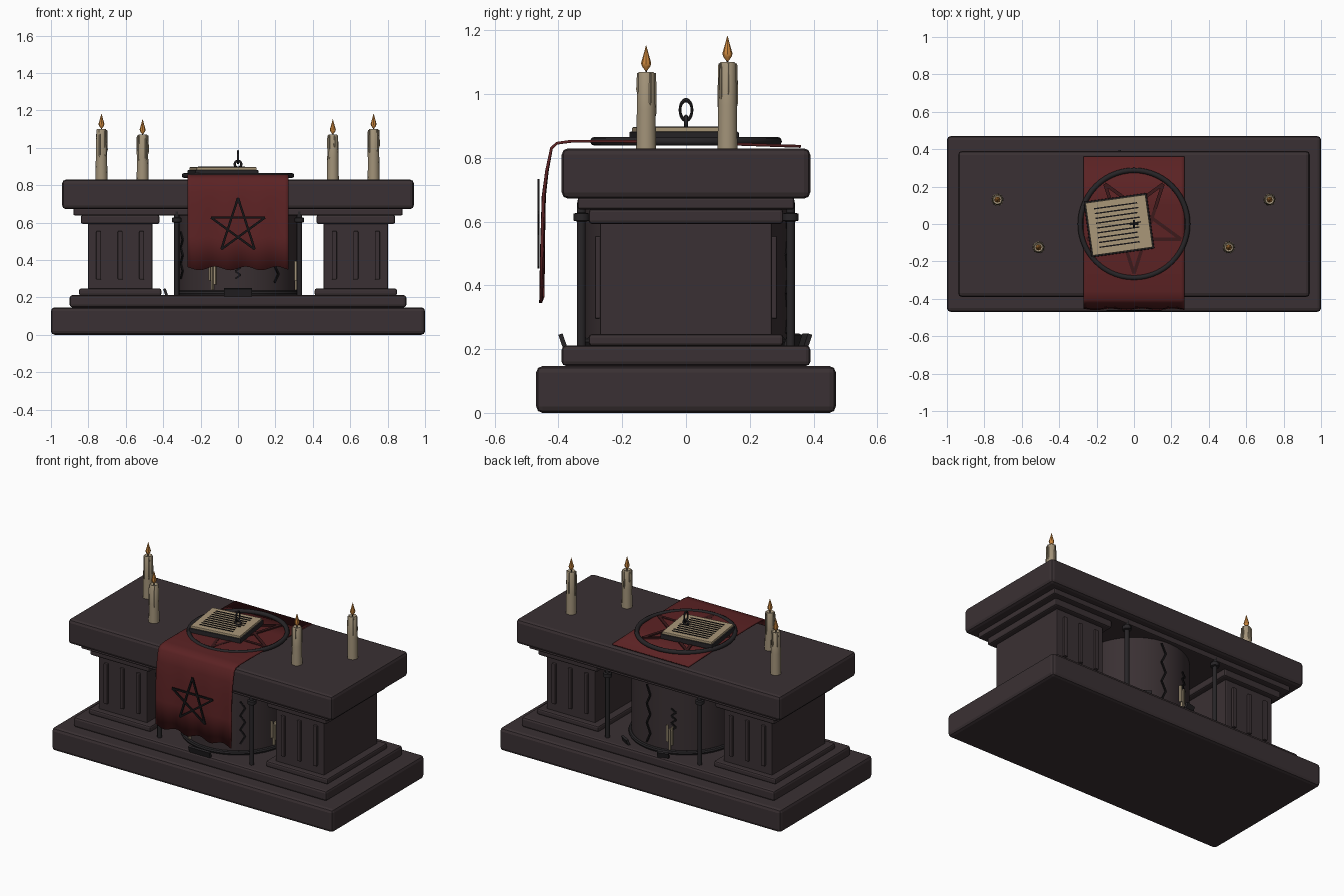
import bpy, bmesh, math, random
from mathutils import Vector, Matrix

if "Cube" in bpy.data.objects:
    bpy.data.objects.remove(bpy.data.objects["Cube"])
random.seed(4)

def mat(name, r, g, b):
    m = bpy.data.materials.new(name)
    m.diffuse_color = (r, g, b, 1)
    m.use_nodes = True
    m.node_tree.nodes["Principled BSDF"].inputs["Base Color"].default_value = m.diffuse_color
    return m

STONE = mat("dark stone", .042, .030, .033)
IRON = mat("dark iron", .020, .018, .020)
BLACK = mat("black ink", .008, .007, .008)
CLOTH = mat("red cloth", .105, .016, .017)
DEEP = mat("deep red", .045, .010, .011)
WAX = mat("candle wax", .36, .29, .19)
PAPER = mat("old paper", .40, .31, .19)
FLAME = mat("flame orange", .65, .26, .05)

def finish(name, bm, m, smooth=False):
    me = bpy.data.meshes.new(name)
    bmesh.ops.recalc_face_normals(bm, faces=bm.faces)
    bm.to_mesh(me)
    bm.free()
    o = bpy.data.objects.new(name, me)
    bpy.context.collection.objects.link(o)
    me.materials.append(m)
    if smooth:
        bpy.context.view_layer.objects.active = o
        o.select_set(True)
        bpy.ops.object.shade_smooth_by_angle(angle=math.radians(40))
        o.select_set(False)
    return o

def box(name, x0, x1, y0, y1, z0, z1, m, bevel=0.0):
    bm = bmesh.new()
    bmesh.ops.create_cube(bm, size=1)
    for v in bm.verts:
        v.co = ((x0+x1)/2 + v.co.x*(x1-x0), (y0+y1)/2 + v.co.y*(y1-y0), (z0+z1)/2 + v.co.z*(z1-z0))
    if bevel:
        bmesh.ops.bevel(bm, geom=bm.edges[:], offset=bevel, segments=2, affect='EDGES', profile=.5)
    return finish(name, bm, m)

def lathe(name, profile, m, at=(0, 0, 0), n=16):
    """Revolve (radius, z) pairs round the z axis."""
    bm = bmesh.new()
    rings = [[bm.verts.new((at[0]+max(r, .0005)*math.cos(2*math.pi*i/n),
                            at[1]+max(r, .0005)*math.sin(2*math.pi*i/n), at[2]+z))
              for i in range(n)] for r, z in profile]
    for a, b in zip(rings, rings[1:]):
        for i in range(n):
            bm.faces.new((a[i], a[(i+1) % n], b[(i+1) % n], b[i]))
    bm.faces.new(rings[0][::-1])
    bm.faces.new(rings[-1])
    return finish(name, bm, m, True)

def torus(name, R, r, m, at, rot=(0, 0, 0), scale=(1, 1, 1), n=40):
    bpy.ops.mesh.primitive_torus_add(major_radius=R, minor_radius=r, major_segments=n,
                                     minor_segments=8, location=at, rotation=rot)
    o = bpy.context.object
    o.name, o.scale = name, scale
    o.data.materials.append(m)
    bpy.ops.object.shade_smooth_by_angle(angle=math.radians(60))

def bars(name, segs, normal, w, t, m):
    """Flat bars of width w and thickness t along each (start, end)."""
    bm = bmesh.new()
    for a, b in segs:
        a, b = Vector(a), Vector(b)
        d = (b-a).normalized()
        n = Vector(normal).normalized() if not callable(normal) else normal((a+b)/2).normalized()
        s = n.cross(d).normalized()
        n = d.cross(s)
        M = Matrix((d*(b-a).length, s*w, n*t)).transposed().to_4x4()
        M.translation = (a+b)/2
        bmesh.ops.create_cube(bm, size=1, matrix=M)
    return finish(name, bm, m)

def star(r, start):
    p = [(r*math.cos(start+i*math.tau/5), r*math.sin(start+i*math.tau/5)) for i in range(5)]
    return [(p[i], p[(i+2) % 5]) for i in range(5)]

# Stepped base, frieze and table slab
box("base", -1, 1, -.47, .47, 0, .147, STONE, .02)
box("base_step", -.90, .90, -.39, .39, .147, .212, STONE, .014)
box("frieze", -.88, .88, -.34, .34, .638, .675, STONE, .008)
box("table_slab", -.94, .94, -.39, .39, .672, .83, STONE, .02)

# Two square piers with raised ribs on front and back
for s, side in ((-1, "left"), (1, "right")):
    c = s*.63
    box(side+"_pier_foot", c-.22, c+.22, -.305, .305, .21, .247, STONE, .01)
    box(side+"_pier_shaft", c-.172, c+.172, -.27, .27, .24, .6, STONE, .006)
    box(side+"_pier_capital", c-.21, c+.21, -.305, .305, .593, .64, STONE, .01)
    for f in (-1, 1):
        for i in (-1, 0, 1):
            x = c+i*.115
            box(side+"_pier_rib", x-.013, x+.013, f*.277-.009, f*.277+.009, .295, .555, STONE, .005)

# Central drum with foot ring, corner posts and tilted floor shards
lathe("drum", [(.318, .21), (.318, .66)], STONE, n=40)
torus("drum_foot_ring", .322, .014, IRON, (0, 0, .222))
for sx in (-1, 1):
    for sy in (-1, 1):
        lathe("corner_post", [(.014, .21), (.014, .60), (.026, .603), (.026, .625), (.014, .628), (.014, .66)],
              IRON, (sx*.328, sy*.328, 0), 10)
for a in (-90, 60, 105, 180):
    a = math.radians(a)
    d, t = Vector((math.cos(a), math.sin(a), 0)), Vector((-math.sin(a), math.cos(a), 0))
    p = d*.38 + Vector((0, 0, .207))
    bars("floor_shard", [(p, p+d*.014+Vector((0, 0, .04)))], d, .15 if a < 0 else .07, .014, IRON)

def on_drum(deg, z, r=.321):
    a = math.radians(deg)
    return (r*math.cos(a), r*math.sin(a), z)

radial = lambda p: Vector((p.x, p.y, 0))
# Zigzag cracks on the drum
for deg, z0, z1 in ((82, .25, .62), (112, .36, .50), (-90, .30, .42), (-50, .28, .55), (200, .3, .55)):
    pts = [on_drum(deg+(2.5 if i % 2 else -2.5), z0+(z1-z0)*i/6) for i in range(7)]
    bars("drum_crack", list(zip(pts, pts[1:])), radial, .010, .008, BLACK)
# Wax runs on the drum
for deg in (-115, -15, 108):
    segs = [(on_drum(deg+d, .24+k, .325), on_drum(deg+d, .37+k/2, .325))
            for d, k in ((-2.6, .05), (0, 0), (2.6, .03))]
    bars("drum_wax_run", segs, radial, .011, .014, WAX)

# Draped cloth: side profile swept across x, with ripples and a wavy hem
path = [(.36, .836), (.1, .845), (-.2, .852), (-.36, .852), (-.405, .846), (-.422, .83),
        (-.436, .76), (-.446, .68), (-.45, .52), (-.452, .355)]
bm = bmesh.new()
N = 28
rows = []
for j, (y, z) in enumerate(path):
    hang = max(0, (j-5)/4)
    row = []
    for i in range(N+1):
        x = -.27+.54*i/N
        w = math.sin(x*38)
        row.append(bm.verts.new((x, y+.004*hang*w, z+(.010*w if j == 9 else 0))))
    rows.append(row)
for a, b in zip(rows, rows[1:]):
    for i in range(N):
        bm.faces.new((a[i], a[i+1], b[i+1], b[i]))
cloth = finish("draped_cloth", bm, CLOTH, True)
sol = cloth.modifiers.new("thickness", 'SOLIDIFY')
sol.thickness, sol.offset = .009, 0

# Five-pointed star on the hanging cloth and a darker one on the table
bars("cloth_star", [((a[0], -.463, .58+a[1]), (b[0], -.463, .58+b[1])) for a, b in star(.152, math.pi/2)],
     (0, -1, 0), .012, .006, BLACK)
bars("table_star", [((*a, .854), (*b, .854)) for a, b in star(.265, -math.pi/2)],
     (0, 0, 1), .018, .008, DEEP)
torus("table_ring", .287, .014, IRON, (0, 0, .852), n=56)

# Book: cover, page block and ruled lines, turned a little
turn = Matrix.Translation((-.08, -.006, 0)) @ Matrix.Rotation(math.radians(8), 4, 'Z')
book = [box("book_cover", -.17, .17, -.15, .15, .852, .882, IRON, .004),
        box("book_pages", -.162, .162, -.142, .142, .88, .896, PAPER, .003)]
lines = []
for i in range(9):
    y = .105-i*.026
    e = .12-random.random()*.03
    lines.append(((-.12, y, .897), (e, y, .897)))
book.append(bars("page_lines", lines, (0, 0, 1), .007, .004, BLACK))
for o in book:
    o.matrix_world = turn

# Two upright chain links standing on the book
torus("lower_link", .018, .006, IRON, (0, 0, .912), (math.pi/2, 0, 0), n=20)
torus("upper_link", .027, .006, IRON, (0, 0, .95), (0, math.pi/2, 0), (1.15, .7, 1), n=24)

# Candles with wax runs, wicks and flames
for x, y, h in ((-.73, .13, .27), (.725, .13, .27), (-.51, -.125, .24), (.507, -.125, .24)):
    at = (x, y, .83)
    lathe("candle", [(.032, 0), (.030, h*.5), (.027, h-.006), (.023, h), (.012, h-.006)], WAX, at, 14)
    for k in range(5):
        a = k*1.26+random.random()*.6
        L = h*random.uniform(.25, .6)
        lathe("candle_wax_run", [(.002, -L), (.006, -L+.012), (.0045, -.03), (.003, 0)], WAX,
              (x+.028*math.cos(a), y+.028*math.sin(a), .83+h-.004), 6)
    lathe("wick", [(.003, h-.006), (.003, h+.012)], BLACK, at, 6)
    lathe("flame", [(0, h), (.013, h+.017), (.016, h+.027), (.008, h+.055), (0, h+.083)], FLAME, at, 8)
